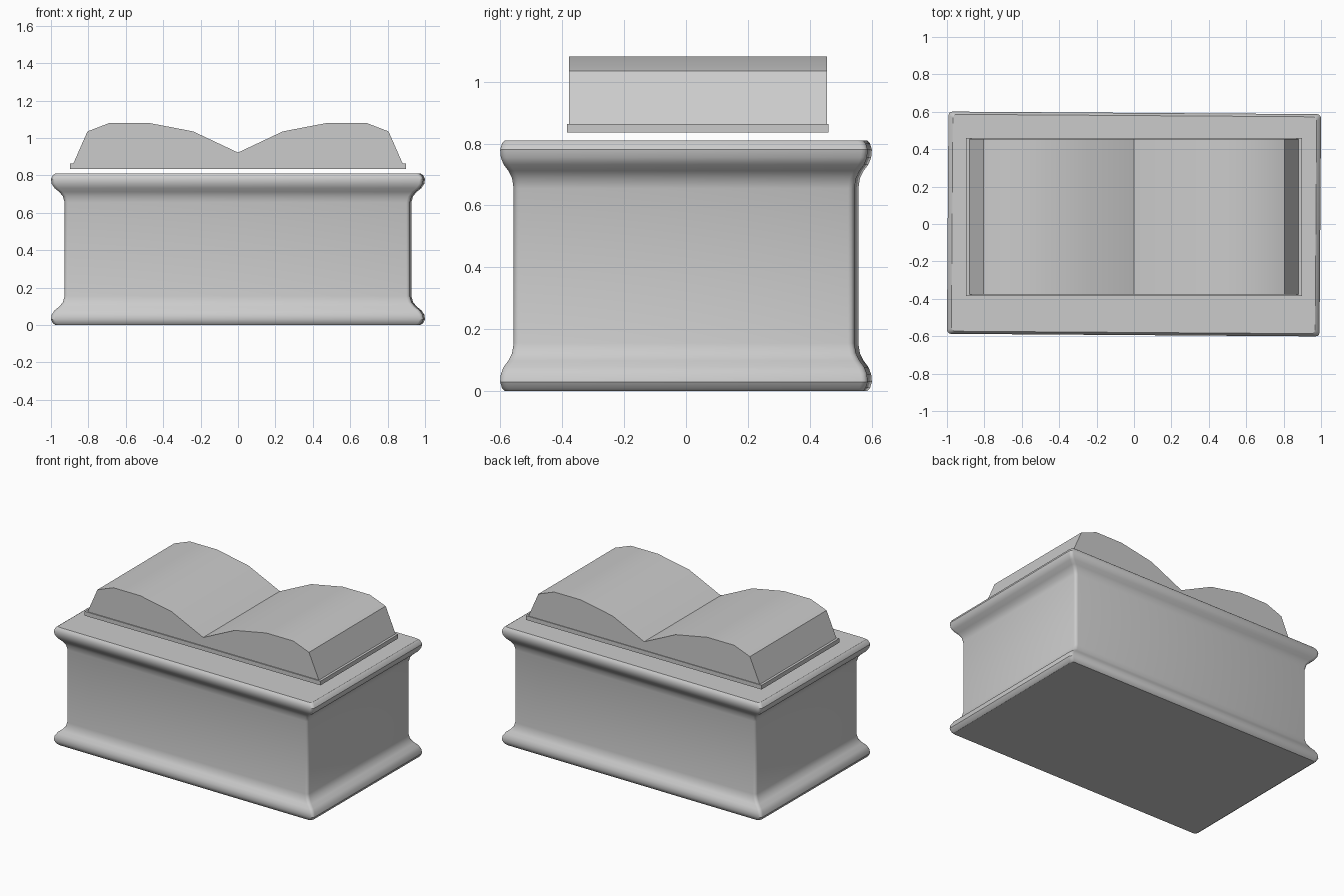
import bpy
import bmesh
import math

cube = bpy.data.objects.get("Cube")
if cube:
    bpy.data.objects.remove(cube, do_unlink=True)

stone = bpy.data.materials.new("stone grey")
stone.use_nodes = True
GREY = (0.6, 0.6, 0.6, 1)
stone.diffuse_color = GREY
stone.node_tree.nodes["Principled BSDF"].inputs["Base Color"].default_value = GREY


def loft(name, rings):
    """Skin a list of matching closed rings and cap both ends."""
    bm = bmesh.new()
    loops = [[bm.verts.new(p) for p in ring] for ring in rings]
    n = len(loops[0])
    for low, high in zip(loops, loops[1:]):
        for i in range(n):
            j = (i + 1) % n
            bm.faces.new((low[i], low[j], high[j], high[i]))
    bm.faces.new(loops[0][::-1])
    bm.faces.new(loops[-1])
    bmesh.ops.recalc_face_normals(bm, faces=bm.faces)
    mesh = bpy.data.meshes.new(name)
    bm.to_mesh(mesh)
    bm.free()
    mesh.materials.append(stone)
    obj = bpy.data.objects.new(name, mesh)
    bpy.context.collection.objects.link(obj)
    bpy.ops.object.select_all(action="DESELECT")
    obj.select_set(True)
    bpy.context.view_layer.objects.active = obj
    bpy.ops.object.shade_smooth_by_angle(angle=math.radians(30))
    return obj


def rounded_rect(hx, hy, z, r=0.02, steps=3):
    ring = []
    for k, (sx, sy) in enumerate([(1, 1), (-1, 1), (-1, -1), (1, -1)]):
        for s in range(steps + 1):
            a = math.pi / 2 * (k + s / steps)
            ring.append((sx * (hx - r) + r * math.cos(a),
                         sy * (hy - r) + r * math.sin(a), z))
    return ring


# Plinth: moulding profile as (height, width factor), mirrored top to bottom
HEIGHT = 0.81
lower = [(0, 0.976), (0.01, 0.99), (0.03, 1), (0.055, 0.996), (0.078, 0.981),
         (0.098, 0.956), (0.122, 0.936), (0.155, 0.927)]
profile = lower + [(HEIGHT - z, f) for z, f in reversed(lower)]
plinth = loft("plinth", [rounded_rect(0.996 * f, 0.594 * f, z) for z, f in profile])
plinth.rotation_euler.z = math.radians(-0.4)

# Book cover: thin slab just above the plinth
loft("book_cover", [[(x, y, z) for x, y in [(-0.897, -0.385), (0.897, -0.385),
                                            (0.897, 0.46), (-0.897, 0.46)]]
                    for z in (0.835, 0.864)])

# Open pages: half outline mirrored about the spine, extruded front to back
half = [(0.88, 0.864), (0.805, 1.035), (0.685, 1.081), (0.48, 1.081), (0.24, 1.035)]
outline = half + [(0, 0.922)] + [(-x, z) for x, z in reversed(half)]
loft("book_pages", [[(x, y, z) for x, z in outline] for y in (-0.378, 0.455)])
